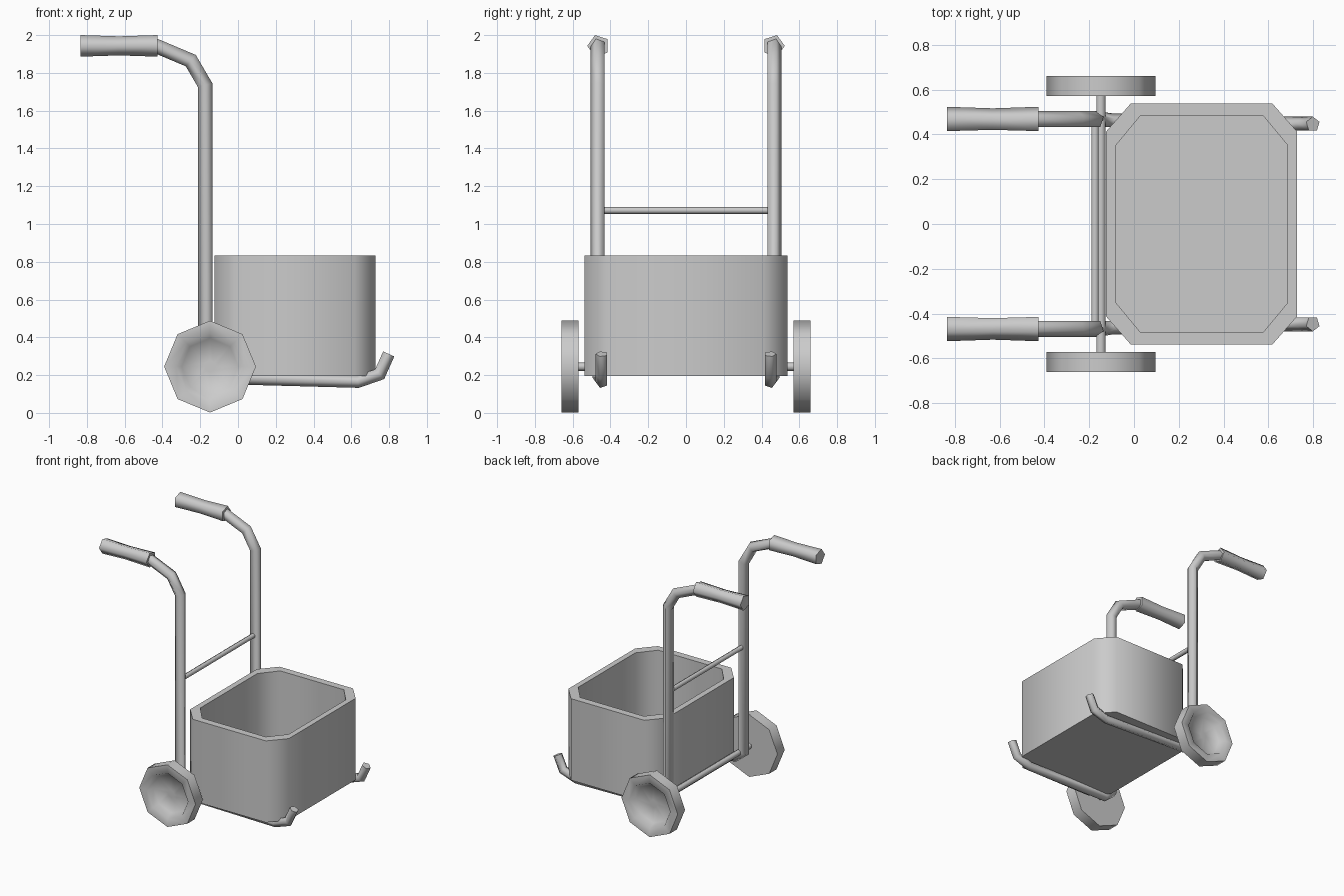
import bpy, bmesh, math
from mathutils import Vector

if "Cube" in bpy.data.objects:
    bpy.data.objects.remove(bpy.data.objects["Cube"])


def loft(name, rings, smooth=80):
    """Skin a list of equal-sized point rings and cap both ends."""
    bm = bmesh.new()
    loops = [[bm.verts.new(p) for p in ring] for ring in rings]
    n = len(loops[0])
    for a, b in zip(loops, loops[1:]):
        for i in range(n):
            j = (i + 1) % n
            bm.faces.new((a[i], a[j], b[j], b[i]))
    bm.faces.new(loops[0])
    bm.faces.new(loops[-1])
    bmesh.ops.recalc_face_normals(bm, faces=bm.faces)
    me = bpy.data.meshes.new(name)
    bm.to_mesh(me)
    bm.free()
    ob = bpy.data.objects.new(name, me)
    bpy.context.collection.objects.link(ob)
    bpy.ops.object.select_all(action='DESELECT')
    bpy.context.view_layer.objects.active = ob
    ob.select_set(True)
    bpy.ops.object.shade_smooth_by_angle(angle=math.radians(smooth))
    return ob


def tube_rings(path, side, sides=5):
    """Rings along a path of (x, y, z, radius) bending in the xz plane."""
    pts = [Vector((x, 0, z)) for x, y, z, r in path]
    rings = []
    for i, (x, y, z, r) in enumerate(path):
        d0 = (pts[i] - pts[max(i - 1, 0)]).normalized()
        d1 = (pts[min(i + 1, len(pts) - 1)] - pts[i]).normalized()
        t = (d0 + d1).normalized()
        mitre = 1 / max(t.dot(d1 if d1.length else d0), 0.6)
        normal = Vector((-t.z, 0, t.x)) * mitre
        ring = []
        for k in range(sides):
            a = 2 * math.pi * k / sides
            p = pts[i] + normal * (r * math.sin(a))
            ring.append((p.x, side * (y + r * math.cos(a)), p.z))
        rings.append(ring)
    return rings


def disc_rings(x, z, profile, sides):
    """Rings around a y-axis line from (y, radius) pairs."""
    return [[(x + r * math.sin(2 * math.pi * k / sides), y,
              z + r * math.cos(2 * math.pi * k / sides))
             for k in range(sides)] for y, r in profile]


def chamfered(x0, x1, y, cx, cy, z):
    return [(x0 + cx, -y, z), (x1 - cx, -y, z), (x1, -y + cy, z), (x1, y - cy, z),
            (x1 - cx, y, z), (x0 + cx, y, z), (x0, y - cy, z), (x0, -y + cy, z)]


# Frame tube: grip end, top bend, upright, lower rail and front hook
frame = [(-0.44, 0.465, 1.945, 0.04), (-0.25, 0.465, 1.865, 0.04),
         (-0.174, 0.465, 1.735, 0.04), (-0.174, 0.465, 0.25, 0.04),
         (-0.10, 0.46, 0.185, 0.034), (0.635, 0.445, 0.165, 0.034),
         (0.75, 0.445, 0.205, 0.034), (0.798, 0.445, 0.312, 0.034)]
grip = [(-0.835, 0.463, 1.943, 0.06), (-0.63, 0.463, 1.943, 0.053),
        (-0.425, 0.463, 1.943, 0.06)]
# Wheel: flat inner face, raised rim and dished outer face
wheel = [(0.57, 0.03), (0.57, 0.243), (0.66, 0.243), (0.66, 0.178),
         (0.615, 0.15), (0.615, 0.03)]

for label, s in (("right", -1), ("left", 1)):
    loft("frame_tube_" + label, tube_rings(frame, s))
    loft("grip_" + label, tube_rings(grip, s))
    loft("wheel_" + label,
         disc_rings(-0.148, 0.245, [(s * y, r) for y, r in wheel], 8))

# Axle and cross bar
loft("axle", disc_rings(-0.148, 0.245, [(-0.6, 0.023), (0.6, 0.023)], 6))
loft("cross_bar", disc_rings(-0.174, 1.072, [(-0.46, 0.019), (0.46, 0.019)], 6))

# Open tub with chamfered corners
loft("tub", [chamfered(-0.125, 0.728, 0.537, 0.11, 0.125, 0.195),
             chamfered(-0.125, 0.728, 0.537, 0.11, 0.125, 0.832),
             chamfered(-0.08, 0.685, 0.482, 0.108, 0.13, 0.832),
             chamfered(-0.08, 0.685, 0.482, 0.108, 0.13, 0.235)])
